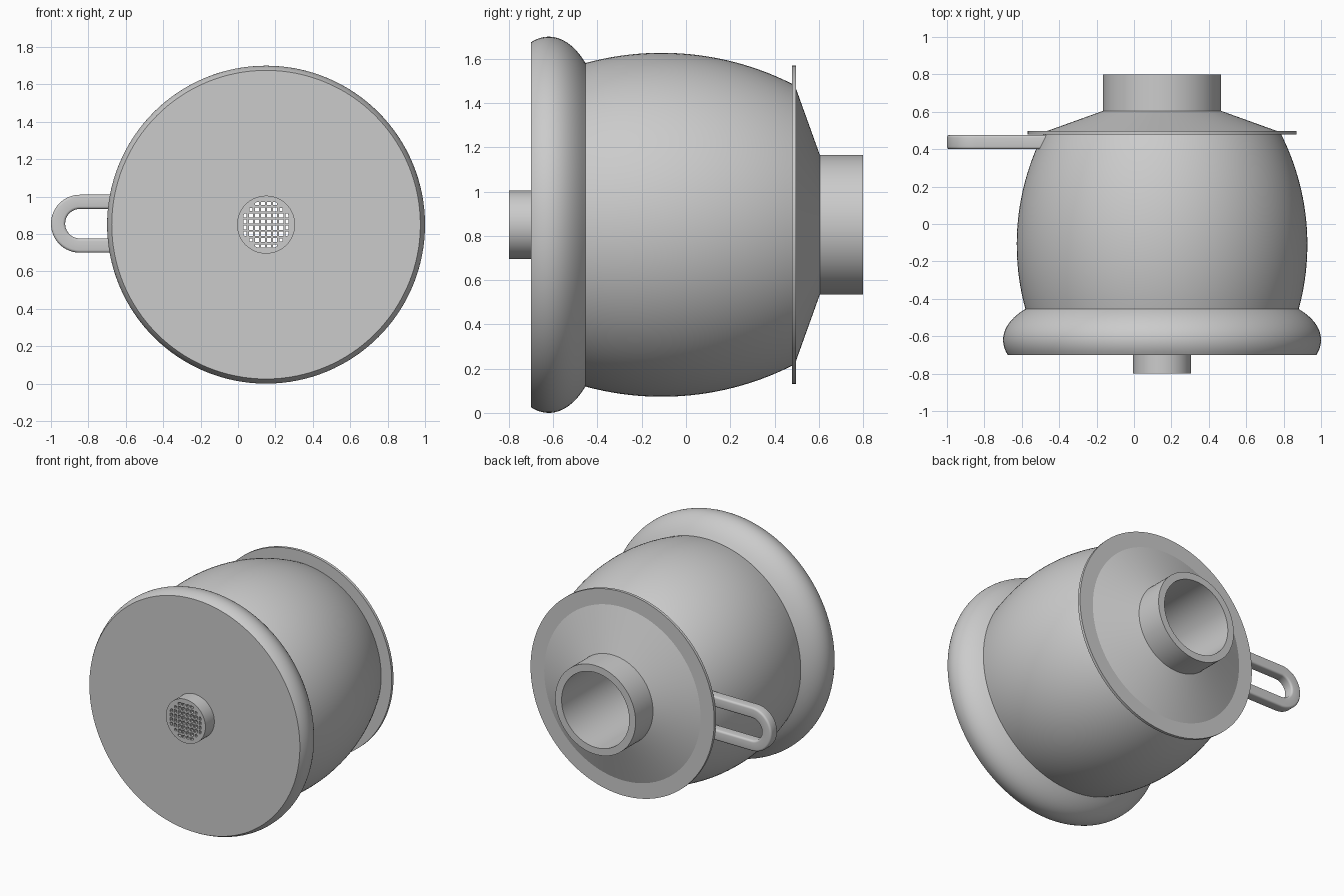
import bpy, bmesh
from math import sin, cos, pi, sqrt, radians
from mathutils import Vector

cube = bpy.data.objects.get("Cube")
if cube:
    bpy.data.objects.remove(cube, do_unlink=True)

CX, CZ = 0.15, 0.85     # the round parts share this axis along y
BORE = 0.265

grey = bpy.data.materials.new("plain_grey")
grey.use_nodes = True
grey.diffuse_color = (0.6, 0.6, 0.6, 1)
bsdf = next(n for n in grey.node_tree.nodes if n.type == 'BSDF_PRINCIPLED')
bsdf.inputs["Base Color"].default_value = grey.diffuse_color


def make(name, bm):
    bmesh.ops.recalc_face_normals(bm, faces=bm.faces)
    mesh = bpy.data.meshes.new(name)
    bm.to_mesh(mesh)
    bm.free()
    obj = bpy.data.objects.new(name, mesh)
    bpy.context.collection.objects.link(obj)
    mesh.materials.append(grey)
    return obj


def smooth(obj, angle=28):
    bpy.ops.object.select_all(action='DESELECT')
    obj.select_set(True)
    bpy.context.view_layer.objects.active = obj
    bpy.ops.object.shade_smooth_by_angle(angle=radians(angle))


def bridge(bm, a, b):
    for i in range(len(a)):
        j = (i + 1) % len(a)
        bm.faces.new((a[i], a[j], b[j], b[i]))


def lathe(name, profile, seg=128):
    """Revolve a closed loop of (y, radius) points about the shared axis."""
    bm = bmesh.new()
    rings = []
    for k in range(seg):
        t = 2 * pi * k / seg
        rings.append([bm.verts.new((CX + r * cos(t), y, CZ + r * sin(t)))
                      for y, r in profile])
    for k in range(seg):
        bridge(bm, rings[k], rings[(k + 1) % seg])
    obj = make(name, bm)
    smooth(obj)
    return obj


def span(a, b, n):
    return [a + (b - a) * i / n for i in range(n + 1)]


# Front rim with its bulging edge and flat front wall
bulge = [(y, 0.375 + 0.475 * sqrt(1 - ((y + 0.62) / 0.25) ** 2))
         for y in span(-0.70, -0.455, 16)]
lathe("front_rim", [(-0.70, 0.13)] + bulge
      + [(-0.455, 0.6), (-0.62, 0.6), (-0.62, 0.13)])

# Barrel body, hollow inside and open to the rear bore
barrel = [(y, 0.777 - 1.31 + sqrt(1.31 ** 2 - (y + 0.11) ** 2))
          for y in span(-0.455, 0.49, 24)]
lathe("barrel_body", barrel + [(0.49, BORE), (0.2, BORE), (0.1, 0.6), (-0.455, 0.6)])

# Thin rear flange, then the cone and open tube
lathe("rear_flange", [(0.478, 0.6), (0.478, 0.72), (0.498, 0.72), (0.498, 0.6)])
lathe("rear_cone_and_tube", [(0.49, BORE), (0.49, 0.635), (0.605, 0.315),
                             (0.80, 0.315), (0.80, BORE)])

# Front spout: a short tube closed by a grille
lathe("spout_tube", [(-0.80, 0.13), (-0.80, 0.155), (-0.69, 0.155), (-0.69, 0.13)], 64)


# Grille plate: cells of a square grid, with the holes cut through
def box(bm, x, y, z, sx, sy, sz):
    verts = bmesh.ops.create_cube(bm, size=1)["verts"]
    bmesh.ops.scale(bm, vec=(sx, sy, sz), verts=verts)
    bmesh.ops.translate(bm, vec=(x, y, z), verts=verts)


bm = bmesh.new()
disc = [bm.verts.new((CX + 0.131 * cos(2 * pi * k / 64), -0.80,
                      CZ + 0.131 * sin(2 * pi * k / 64))) for k in range(64)]
back = [bm.verts.new(v.co + Vector((0, 0.04, 0))) for v in disc]
bm.faces.new(disc)
bm.faces.new(back)
bridge(bm, disc, back)
grille = make("spout_grille", bm)

bm = bmesh.new()
PITCH, HOLE = 0.0325, 0.022
steps = [(i - 3.5) * PITCH for i in range(8)]
for dx in steps:
    for dz in steps:
        d = sqrt(dx * dx + dz * dz)
        if d < 0.13:
            # the outermost holes are narrowed along their outward side
            trim = 0.006 if d > 0.112 else 0
            wide = HOLE - (trim if abs(dx) >= abs(dz) else 0)
            tall = HOLE - (trim if abs(dz) >= abs(dx) else 0)
            box(bm, CX + dx * (1 - trim), -0.78, CZ + dz * (1 - trim), wide, 0.1, tall)
cutter = make("grille_cutter", bm)
cutter.hide_render = True
mod = grille.modifiers.new("holes", 'BOOLEAN')
mod.operation = 'DIFFERENCE'
mod.solver = 'EXACT'
mod.object = cutter
bpy.ops.object.select_all(action='DESELECT')
grille.select_set(True)
bpy.context.view_layer.objects.active = grille
bpy.ops.object.modifier_apply(modifier=mod.name)
bpy.data.objects.remove(cutter, do_unlink=True)

# Side handle: a rounded square section swept round a U-shaped path
HALF, FILLET, BEND = 0.038, 0.014, 0.117
section = []
for q in range(4):
    mid = pi / 4 + q * pi / 2
    for s in span(-pi / 4, pi / 4, 4):
        section.append(((HALF - FILLET) * sqrt(2) * cos(mid) + FILLET * cos(mid + s),
                        (HALF - FILLET) * sqrt(2) * sin(mid) + FILLET * sin(mid + s)))
bend_x = -1 + BEND + HALF
path = [(-0.46, BEND, 0, 1)]
for t in span(pi / 2, 3 * pi / 2, 32):
    path.append((bend_x + BEND * cos(t), BEND * sin(t), cos(t), sin(t)))
path.append((-0.46, -BEND, 0, -1))
bm = bmesh.new()
rings = [[bm.verts.new((x + u * nx, 0.438 + v, CZ + 0.005 + z + u * nz))
          for u, v in section] for x, z, nx, nz in path]
for a, b in zip(rings, rings[1:]):
    bridge(bm, a, b)
bm.faces.new(rings[0])
bm.faces.new(rings[-1])
smooth(make("side_handle", bm), 30)
